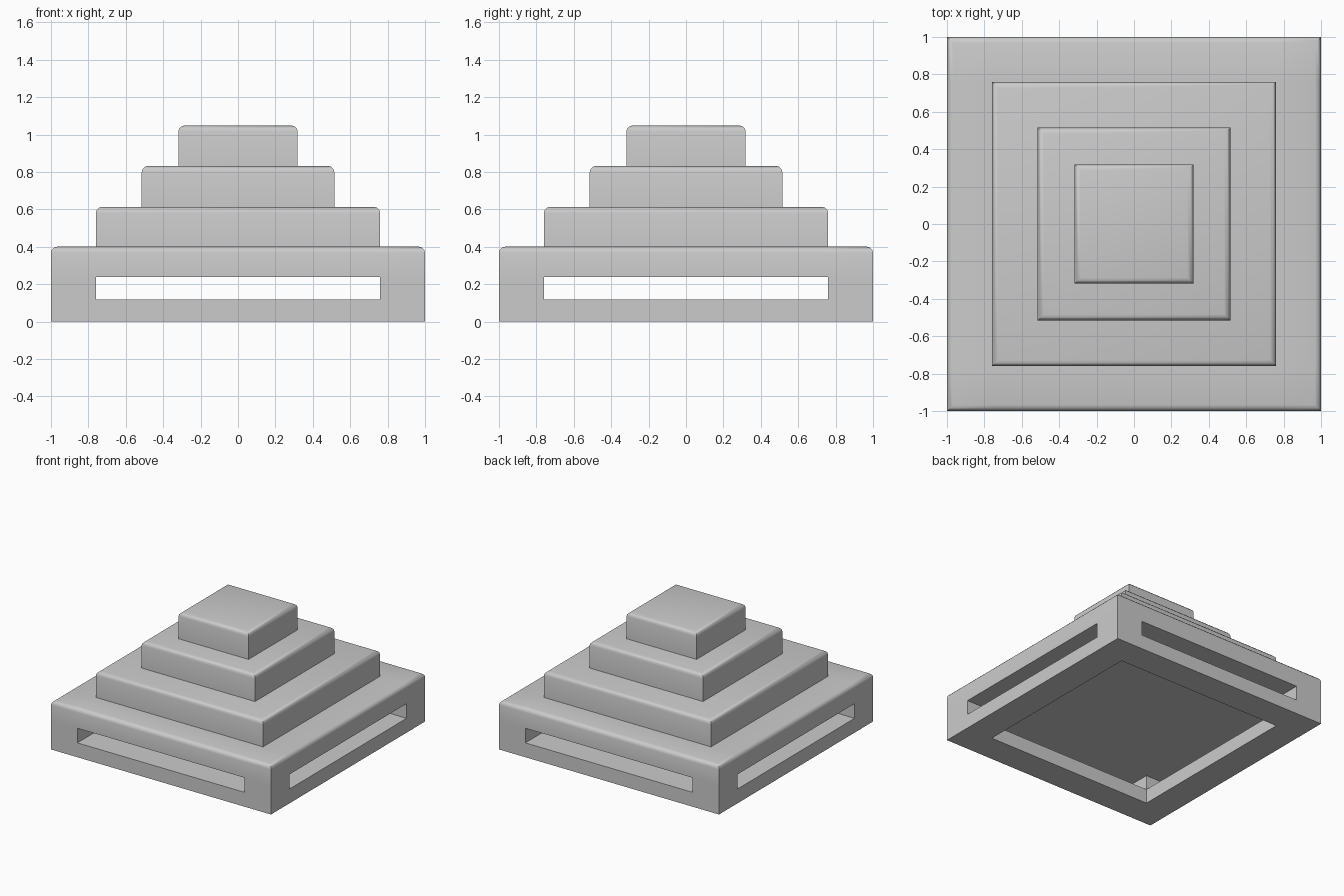
import bpy, bmesh, math

if "Cube" in bpy.data.objects:
    bpy.data.objects.remove(bpy.data.objects["Cube"])

BEVEL = 0.033


def finish(name, bm, top):
    # Round only the outer top edges, leaving mitred corners
    bmesh.ops.recalc_face_normals(bm, faces=bm.faces)
    rim = [e for e in bm.edges
           if all(abs(v.co.z - top) < 1e-5 for v in e.verts)
           and e.calc_face_angle(0) > 1]
    bmesh.ops.bevel(bm, geom=rim, offset=BEVEL, segments=3, profile=0.5,
                    affect='EDGES')
    mesh = bpy.data.meshes.new(name)
    bm.to_mesh(mesh)
    bm.free()
    obj = bpy.data.objects.new(name, mesh)
    bpy.context.collection.objects.link(obj)
    bpy.context.view_layer.objects.active = obj
    bpy.ops.object.select_all(action='DESELECT')
    obj.select_set(True)
    bpy.ops.object.shade_smooth_by_angle(angle=math.radians(35))


def add_quad(bm, cell, axis, side, grid):
    # One face of a grid cell
    u, w = [a for a in range(3) if a != axis]
    verts = []
    for du, dw in ((0, 0), (1, 0), (1, 1), (0, 1)):
        p = list(cell)
        p[axis] += side
        p[u] += du
        p[w] += dw
        verts.append(bm.verts.new([grid[a][p[a]] for a in range(3)]))
    bm.faces.new(verts)


# Base: bottom frame, four corner posts and a solid slab, made as one skin
xs = [-1, -0.76, 0.76, 1]
grid = [xs, xs, [0, 0.118, 0.238, 0.4]]


def solid(c):
    if min(c) < 0 or max(c) > 2:
        return False
    middles = (c[0] == 1) + (c[1] == 1)
    return (middles < 2, middles == 0, True)[c[2]]


bm = bmesh.new()
for cell in [(i, j, k) for i in range(3) for j in range(3) for k in range(3)]:
    if not solid(cell):
        continue
    for axis in range(3):
        for side in (0, 1):
            near = list(cell)
            near[axis] += 2 * side - 1
            if not solid(near):
                add_quad(bm, cell, axis, side, grid)
bmesh.ops.remove_doubles(bm, verts=bm.verts, dist=1e-5)
finish("slotted_base", bm, 0.4)

# Upper steps: boxes with open undersides resting on the step below
for name, half, z0, z1 in (("lower_step", 0.76, 0.4, 0.613),
                           ("middle_step", 0.515, 0.613, 0.832),
                           ("top_step", 0.319, 0.832, 1.048)):
    bm = bmesh.new()
    bmesh.ops.create_cube(bm, size=2)
    for v in bm.verts:
        v.co = (v.co.x * half, v.co.y * half, z1 if v.co.z > 0 else z0)
    bm.normal_update()
    bmesh.ops.delete(bm, geom=[f for f in bm.faces if f.normal.z < -0.9],
                     context='FACES_ONLY')
    finish(name, bm, z1)
